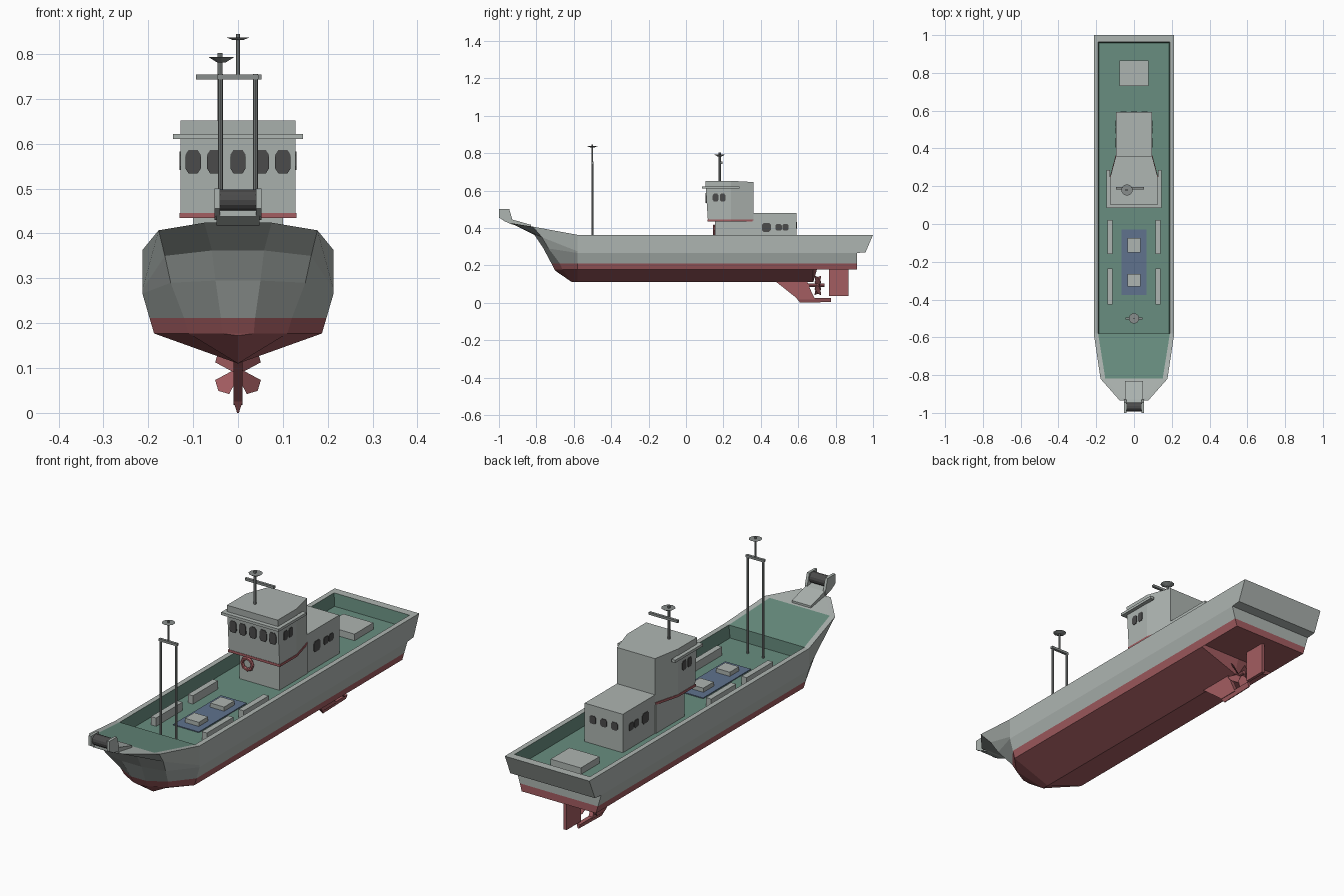
import bpy, bmesh, math
from mathutils import Matrix, Vector

if "Cube" in bpy.data.objects:
    bpy.data.objects.remove(bpy.data.objects["Cube"])


def material(name, rgb):
    m = bpy.data.materials.new(name)
    m.diffuse_color = (*rgb, 1)
    m.use_nodes = True
    m.node_tree.nodes["Principled BSDF"].inputs["Base Color"].default_value = m.diffuse_color
    return m


GREY = material("light grey paint", (0.42, 0.46, 0.44))
RED = material("antifouling red", (0.37, 0.11, 0.12))
GREEN = material("deck green", (0.14, 0.27, 0.215))
BLUE = material("hatch blue", (0.115, 0.17, 0.27))
DARK = material("dark glass", (0.07, 0.07, 0.07))
STEEL = material("mast steel", (0.25, 0.27, 0.265))


def finish(name, bm, mats):
    bmesh.ops.remove_doubles(bm, verts=bm.verts[:], dist=1e-5)
    bmesh.ops.recalc_face_normals(bm, faces=bm.faces[:])
    me = bpy.data.meshes.new(name)
    bm.to_mesh(me)
    bm.free()
    for m in mats:
        me.materials.append(m)
    ob = bpy.data.objects.new(name, me)
    bpy.context.collection.objects.link(ob)
    return ob


def loft(name, a, b, mat):
    """Solid between two matching rings of points."""
    bm = bmesh.new()
    ra, rb = [[bm.verts.new(p) for p in r] for r in (a, b)]
    n = len(a)
    bm.faces.new(ra)
    bm.faces.new(rb)
    for i in range(n):
        k = (i + 1) % n
        bm.faces.new((ra[i], ra[k], rb[k], rb[i]))
    return finish(name, bm, [mat])


def box(name, x, y, z, mat):
    ring = [(x[0], y[0]), (x[1], y[0]), (x[1], y[1]), (x[0], y[1])]
    return loft(name, [(*p, z[0]) for p in ring], [(*p, z[1]) for p in ring], mat)


def side_plate(name, x0, x1, profile, mat):
    """Extrude a (y, z) profile across x."""
    return loft(name, [(x0, *p) for p in profile], [(x1, *p) for p in profile], mat)


def cylinder(name, centre, r, depth, axis, mat, n=12, r2=None):
    bm = bmesh.new()
    rot = {"x": Matrix.Rotation(math.pi / 2, 4, "Y"), "y": Matrix.Rotation(math.pi / 2, 4, "X"),
           "z": Matrix()}[axis]
    bmesh.ops.create_cone(bm, cap_ends=True, segments=n, radius1=r, radius2=r if r2 is None else r2,
                          depth=depth, matrix=Matrix.Translation(centre) @ rot)
    return finish(name, bm, [mat])


# Hull: half sections of keel, chine, waterline, knuckle, flare, sheer, inner rim, deck edge
def midship(y, keel):
    return [(0, y, keel), (.187, y, .177), (.197, y, .211), (.213, y, .266), (.213, y, .275),
            (.213, y, .363), (.19, y, .363), (.184, y, .305)]


stern = midship(.915, .177)
stern[4:] = [(.213, .96, .27), (.213, 1.0, .363), (.19, .963, .363), (.184, .958, .305)]
step = midship(-.58, .11)
fore = step[:7] + [step[6]]
bow = [(0, -.61, .11), (.11, -.66, .177), (.12, -.675, .211), (.15, -.735, .29), (.163, -.77, .35),
       (.177, -.82, .407), (.152, -.818, .406), (.152, -.818, .406)]
stem = [(0, -.7, .172), (.035, -.702, .177), (.038, -.72, .211), (.05, -.765, .295),
        (.058, -.81, .362), (.075, -.935, .424), (.06, -.92, .423), (.06, -.92, .423)]
stations = [stern, midship(.70, .177), midship(.68, .11), step, fore, bow, stem]
bm = bmesh.new()


def hull_face(points, mat_index):
    unique = []
    for p in points:
        if all((Vector(p) - Vector(q)).length > 1e-4 for q in unique):
            unique.append(p)
    if len(unique) > 2:
        f = bm.faces.new([bm.verts.new(p) for p in unique])
        f.material_index = mat_index


def flip(p):
    return (-p[0], p[1], p[2])


for s in range(len(stations) - 1):
    a, b = stations[s], stations[s + 1]
    for j in range(7):
        mi = 1 if j < 2 else 2 if j == 6 else 0
        quad = [a[j], a[j + 1], b[j + 1], b[j]]
        if a is not step:
            hull_face(quad, mi)
            hull_face([flip(p) for p in quad], mi)
    hull_face([a[7], flip(a[7]), flip(b[7]), b[7]], 2 if s < 5 else 0)
for st in (stern, stem):
    for j in range(7):
        mi = 1 if j < 2 else 2 if j == 6 else 0
        hull_face([st[j], st[j + 1], flip(st[j + 1]), flip(st[j])], mi)
finish("hull", bm, [GREY, RED, GREEN])

# Bow roller on its platform
side_plate("bow_platform", -.048, .048,
           [(-.83, .405), (-.83, .417), (-.93, .445), (-.975, .452), (-.975, .438), (-.93, .418)], GREY)
for s in (-1, 1):
    side_plate("roller_cheek", s * .04, s * .052,
               [(-1, .455), (-1, .5), (-.945, .5), (-.93, .45), (-.93, .43), (-.97, .437)], GREY)
cylinder("bow_roller", (0, -.968, .474), .024, .08, "x", DARK, 14)

# Deckhouse, bridge with tapered plan, red trim and visor
box("lower_house", (-.1, .1), (.155, .36), (.3, .44), GREY)
box("aft_house", (-.096, .096), (.355, .592), (.3, .48), GREY)


def bridge_plan(front, grow, z, ztail=None):
    g = grow
    return [(-.128 - g, front - g, z), (.128 + g, front - g, z), (.128 + g, .24, z),
            (.096 + g, .36 + g, ztail or z), (-.096 - g, .36 + g, ztail or z), (-.128 - g, .24, z)]


loft("bridge", bridge_plan(.117, 0, .44), bridge_plan(.103, 0, .652, .645), GREY)
loft("bridge_trim", bridge_plan(.117, .002, .434), bridge_plan(.117, .002, .445), RED)
box("visor_front", (-.145, .145), (.085, .107), (.61, .622), GREY)
for s in (-1, 1):
    x = sorted((s * .126, s * .145))
    box("visor_side", x, (.1, .285), (.61, .622), GREY)


# Windows as thin octagonal plates
def window(name, centre, w, h, axis):
    c = Vector(centre)
    k = .6
    outline = [(-w, -h * k), (-w * k, -h), (w * k, -h), (w, -h * k),
               (w, h * k), (w * k, h), (-w * k, h), (-w, h * k)]
    t = .004
    if axis == "y":
        rings = [[c + Vector((u, d, v)) for u, v in outline] for d in (-t, t)]
    else:
        rings = [[c + Vector((d, u, v)) for u, v in outline] for d in (-t, t)]
    loft(name, rings[0], rings[1], DARK)


for x in (-.1, -.052, 0, .052, .1):
    window("bridge_front_window", (x, .109, .56), .017, .026, "y")
for s in (-1, 1):
    for y in (.158, .196):
        window("bridge_side_window", (s * .1265, y, .562), .015, .021, "x")
    for y, r in ((.43, .024), (.495, .017), (.532, .017)):
        window("house_side_window", (s * .0945, y, .403), r, r, "x")
for x in (-.055, 0, .055):
    window("house_aft_window", (x, .5905, .415), .016, .018, "y")

# Lifebuoy on the front of the house
bpy.ops.mesh.primitive_torus_add(major_segments=8, minor_segments=6, major_radius=.026, minor_radius=.008,
                                 location=(-.058, .15, .385), rotation=(math.pi / 2, 0, 0))
buoy = bpy.context.object
buoy.name = "lifebuoy"
buoy.data.materials.append(RED)

# Bridge mast with radar bar and dish
cylinder("bridge_mast", (-.04, .18, .725), .006, .155, "z", STEEL, 8)
box("radar_bar", (-.094, .052), (.183, .195), (.743, .754), STEEL)
cylinder("bridge_dish", (-.037, .18, .787), .01, .012, "z", STEEL, 10, .03)

# Fore gantry mast
for s in (-1, 1):
    cylinder("gantry_post", (s * .039, -.5, .53), .0055, .45, "z", STEEL, 8)
box("gantry_crossbar", (-.046, .046), (-.506, -.494), (.743, .754), STEEL)
cylinder("gantry_pole", (0, -.5, .798), .004, .094, "z", STEEL, 8)
cylinder("gantry_dish", (0, -.5, .834), .012, .006, "z", STEEL, 10, .028)

# Deck fittings
box("cargo_pad", (-.065, .065), (-.375, -.03), (.303, .309), BLUE)
for y in ((-.15, -.075), (-.332, -.265)):
    box("cargo_hatch", (-.035, .035), y, (.305, .328), GREY)
for s in (-1, 1):
    for y in ((-.16, .02), (-.425, -.235)):
        box("deck_locker", sorted((s * .115, s * .141)), y, (.303, .343), GREY)
box("aft_hatch", (-.076, .076), (.73, .866), (.303, .335), GREY)

# Skeg, rudder and propeller
side_plate("skeg", -.01, .01, [(.46, .125), (.49, .105), (.6, .018), (.69, .018),
                               (.67, .06), (.64, .13)], RED)
loft("skeg_shoe", [(-.01, .59, .025), (.01, .59, .025), (.01, .775, .025), (-.01, .775, .025)],
     [(-.002, .61, 0), (.002, .61, 0), (.002, .775, .004), (-.002, .775, .004)], RED)
side_plate("rudder", -.007, .007, [(.765, .035), (.87, .035), (.87, .182), (.765, .182)], RED)
cylinder("propeller_shaft", (0, .69, .093), .009, .1, "y", RED, 8)
for i in range(4):
    turn = Matrix.Translation((0, .705, .093)) @ Matrix.Rotation(math.pi / 4 + i * math.pi / 2, 4, "Y")
    blade = [(-.007, -.008, 0), (.007, .008, 0), (.022, .016, .05), (0, 0, .062), (-.022, -.016, .05)]
    rings = [[turn @ Vector((x, y + d, z)) for x, y, z in blade] for d in (-.002, .002)]
    loft("propeller_blade", rings[0], rings[1], RED)
